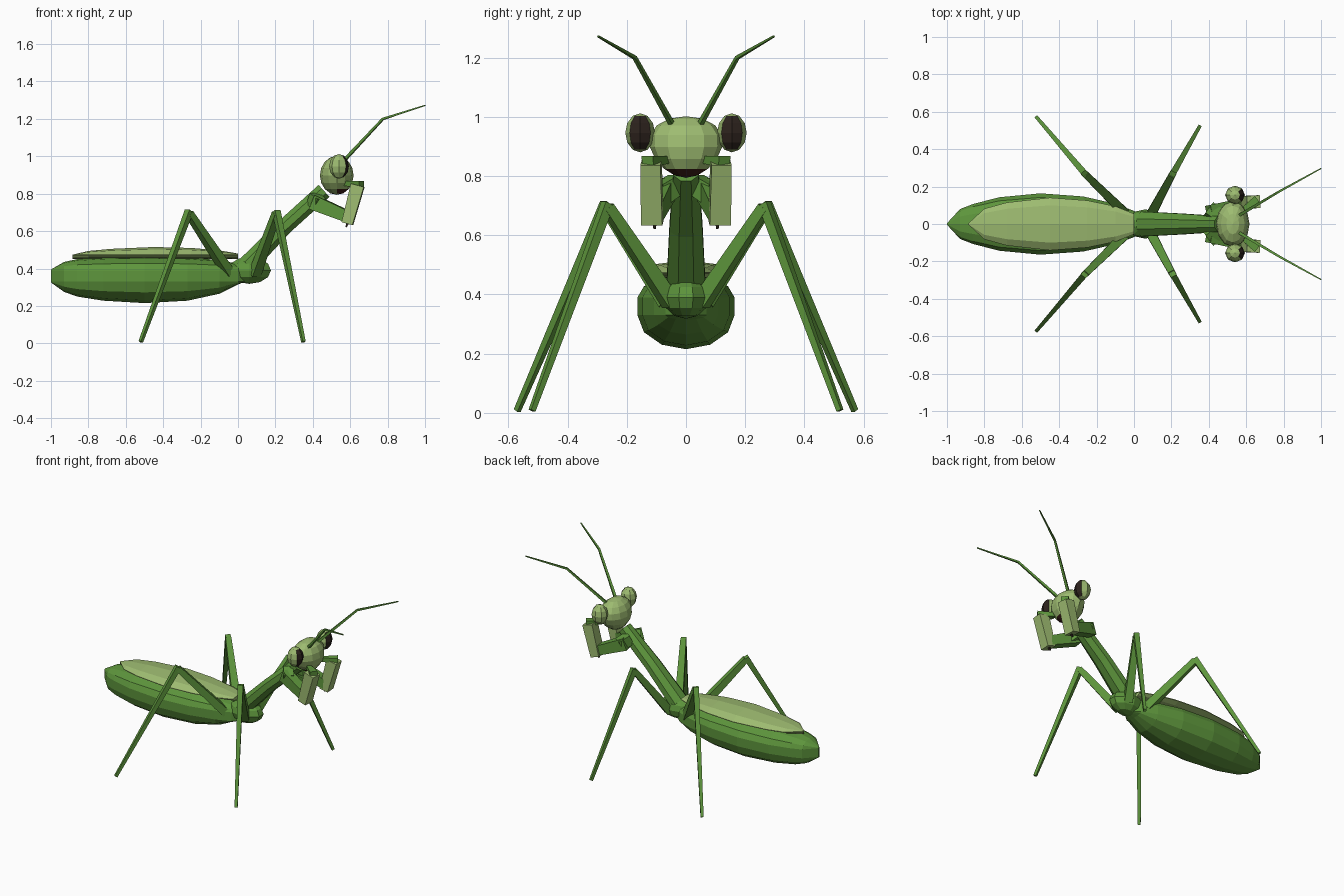
import bpy, bmesh, math
from mathutils import Vector

if "Cube" in bpy.data.objects:
    bpy.data.objects.remove(bpy.data.objects["Cube"])


def material(name, rgb):
    m = bpy.data.materials.new(name)
    m.diffuse_color = (*rgb, 1)
    m.use_nodes = True
    m.node_tree.nodes["Principled BSDF"].inputs["Base Color"].default_value = m.diffuse_color
    return m


GREEN = material("leaf green", (0.11, 0.30, 0.045))
PALE = material("pale green", (0.34, 0.50, 0.165))
DARK = material("eye black", (0.025, 0.016, 0.012))
MOUTH = material("mouth brown", (0.05, 0.014, 0.01))


def finish(bm, name, mats, rule=None):
    bmesh.ops.remove_doubles(bm, verts=bm.verts, dist=0.0005)
    bmesh.ops.recalc_face_normals(bm, faces=bm.faces)
    bm.normal_update()
    for f in bm.faces:
        f.smooth = False
        if rule:
            f.material_index = int(rule(f))
    me = bpy.data.meshes.new(name)
    bm.to_mesh(me)
    bm.free()
    for m in mats:
        me.materials.append(m)
    ob = bpy.data.objects.new(name, me)
    bpy.context.collection.objects.link(ob)
    return ob


def loft(name, rings, mat):
    """Skin a list of equal-length point rings and cap both ends."""
    bm = bmesh.new()
    vs = [[bm.verts.new(p) for p in r] for r in rings]
    n = len(vs[0])
    for a, b in zip(vs, vs[1:]):
        for i in range(n):
            j = (i + 1) % n
            bm.faces.new((a[i], a[j], b[j], b[i]))
    bm.faces.new(vs[0][::-1])
    bm.faces.new(vs[-1])
    return finish(bm, name, [mat])


def tube(name, stations, mat, n=4):
    """Tapered limb through (point, half width, half height) stations."""
    pts = [Vector(s[0]) for s in stations]
    rings = []
    for i, (_, w, h) in enumerate(stations):
        d = (pts[min(i + 1, len(pts) - 1)] - pts[max(i - 1, 0)]).normalized()
        side = d.cross(Vector((0, 0, 1))).normalized()
        up = side.cross(d)
        k = 1 / math.cos(math.pi / n)
        ang = [math.tau * (j + 0.5) / n for j in range(n)]
        rings.append([pts[i] + side * (w * k * math.cos(a)) + up * (h * k * math.sin(a)) for a in ang])
    return loft(name, rings, mat)


def ball(name, centre, radii, mats, u, v, rule=None, taper=0.0):
    bm = bmesh.new()
    bmesh.ops.create_uvsphere(bm, u_segments=u, v_segments=v, radius=1)
    for p in bm.verts:
        x, y, z = p.co
        p.co = (centre[0] + x * radii[0], centre[1] + y * radii[1] * (1 + taper * z),
                centre[2] + z * radii[2])
    return finish(bm, name, mats, rule)


def hull_ring(x, w, mid_top, top, mid_bot, bot, n=5):
    """Cross-section with an upper dome, a side band and a lower bowl."""
    a = [math.pi * i / n for i in range(n + 1)]
    upper = [(x, w * math.cos(t), mid_top + (top - mid_top) * math.sin(t)) for t in a]
    lower = [(x, -w * math.cos(t), mid_bot - (mid_bot - bot) * math.sin(t)) for t in a]
    return upper + lower


# Abdomen: x, half width, top, bottom
ABDOMEN = [(-1.0, 0.004, 0.395, 0.325), (-0.93, 0.08, 0.435, 0.275), (-0.86, 0.107, 0.45, 0.25),
           (-0.72, 0.143, 0.46, 0.228), (-0.5, 0.164, 0.465, 0.215), (-0.27, 0.147, 0.46, 0.228),
           (-0.1, 0.108, 0.445, 0.265), (0.0, 0.07, 0.425, 0.315), (0.04, 0.035, 0.40, 0.33)]
loft("abdomen", [hull_ring(x, w, 0.39, t, 0.33, b, 6) for x, w, t, b in ABDOMEN], GREEN)

# Folded wings
WINGS = [(-0.885, 0.004, 0.474), (-0.8, 0.082, 0.494), (-0.68, 0.115, 0.505), (-0.45, 0.141, 0.515),
         (-0.25, 0.126, 0.51), (-0.1, 0.095, 0.497), (0.0, 0.055, 0.48)]
loft("wings", [hull_ring(x, w, 0.474, t, 0.47, 0.452, 4) for x, w, t in WINGS], PALE)

# Thorax and neck
ball("thorax", (0.06, 0, 0.39), (0.122, 0.078, 0.072), [GREEN], 10, 6)
tube("neck", [((0.05, 0, 0.42), 0.066, 0.05), ((0.25, 0, 0.625), 0.056, 0.043),
              ((0.46, 0, 0.815), 0.042, 0.043)], GREEN, 8)

# Head with mouth
ball("head", (0.528, 0, 0.898), (0.09, 0.122, 0.104), [PALE, MOUTH], 12, 8,
     lambda f: f.calc_center_median().z < 0.828 and f.normal.x > 0.1, 0.2)

for s, tag in ((-1, "right"), (1, "left")):
    # Eyes with a dark forward patch
    ball(tag + "_eye", (0.54, s * 0.155, 0.946), (0.053, 0.05, 0.066), [PALE, DARK], 8, 6,
         lambda f: f.normal.x > 0.45 and f.normal.z > -0.6)
    # Antennae
    tube(tag + "_antenna", [((0.56, s * 0.045, 0.97), 0.008, 0.008), ((0.775, s * 0.173, 1.2), 0.006, 0.006),
                            ((1.0, s * 0.297, 1.272), 0.003, 0.003)], GREEN)
    # Raptorial arms
    tube(tag + "_arm_root", [((0.40, s * 0.03, 0.775), 0.032, 0.032),
                             ((0.44, s * 0.085, 0.74), 0.032, 0.035)], GREEN)
    tube(tag + "_upper_arm", [((0.40, s * 0.07, 0.755), 0.03, 0.04),
                              ((0.60, s * 0.112, 0.672), 0.03, 0.03)], GREEN)
    tube(tag + "_forearm", [((0.585, s * 0.114, 0.64), 0.036, 0.03),
                            ((0.64, s * 0.118, 0.845), 0.034, 0.036)], PALE)
    tube(tag + "_hand", [((0.66, s * 0.13, 0.85), 0.024, 0.018),
                         ((0.565, s * 0.06, 0.855), 0.012, 0.012)], GREEN)
    tube(tag + "_claw", [((0.59, s * 0.106, 0.65), 0.008, 0.008),
                         ((0.578, s * 0.106, 0.622), 0.004, 0.004)], DARK)
    # Walking legs: hip, knee, foot
    for part, hip, knee, foot in (("rear", (-0.05, 0.06, 0.375), (-0.262, 0.268, 0.695), (-0.52, 0.57, 0.008)),
                                  ("front", (0.09, 0.05, 0.37), (0.205, 0.265, 0.695), (0.35, 0.52, 0.008))):
        h, k, f = (Vector((p[0], s * p[1], p[2])) for p in (hip, knee, foot))
        tube(f"{tag}_{part}_thigh", [(h, 0.026, 0.026), (k, 0.018, 0.018)], GREEN)
        tube(f"{tag}_{part}_shin", [(k + Vector((0, 0, 0.012)), 0.017, 0.017), (f, 0.009, 0.009)], GREEN)
